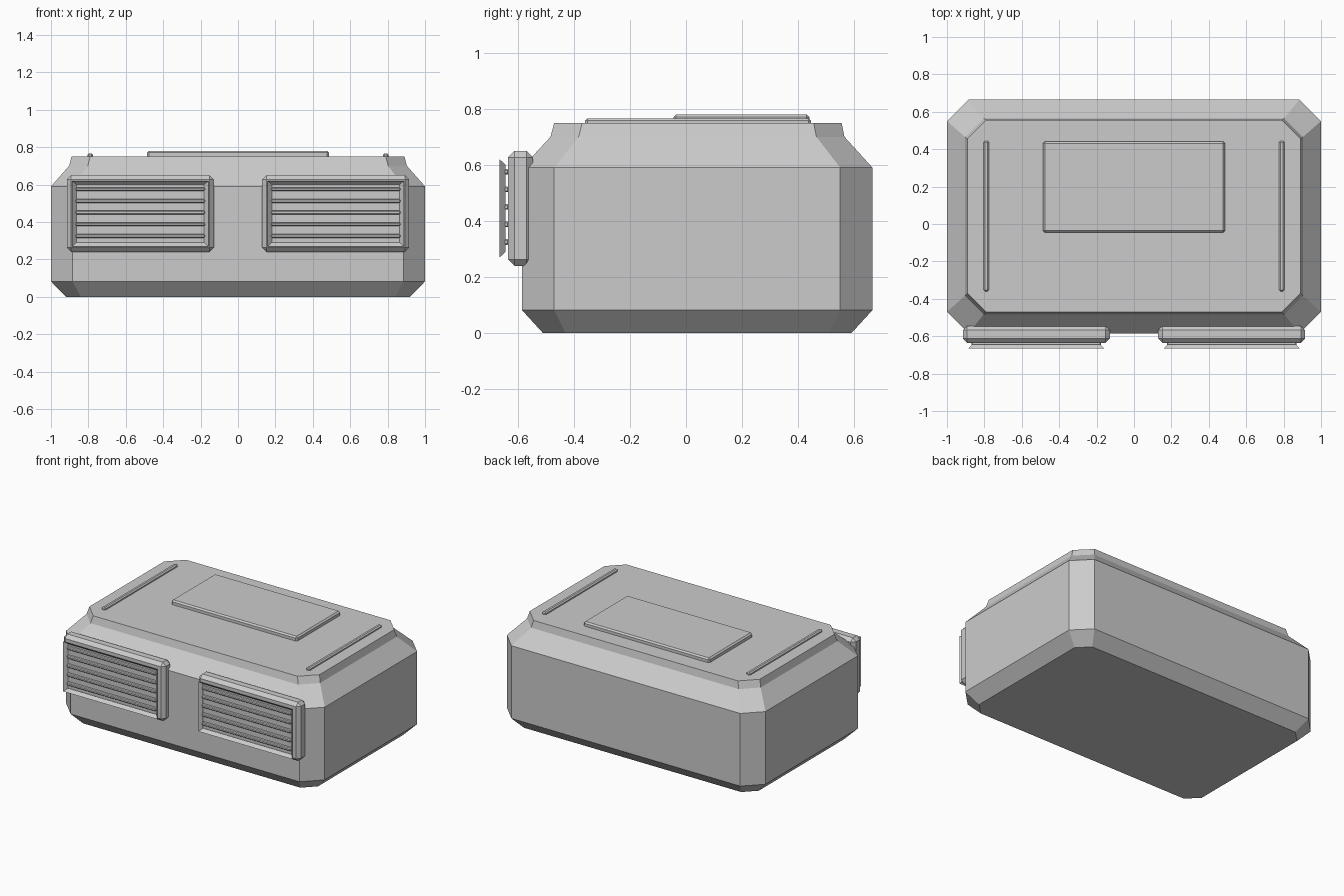
import bpy, bmesh

if "Cube" in bpy.data.objects:
    bpy.data.objects.remove(bpy.data.objects["Cube"])

grey = bpy.data.materials.new("light grey")
grey.diffuse_color = (0.6, 0.6, 0.6, 1)
grey.use_nodes = True
grey.node_tree.nodes["Principled BSDF"].inputs["Base Color"].default_value = grey.diffuse_color


def finish(name, bm):
    bmesh.ops.recalc_face_normals(bm, faces=bm.faces)
    mesh = bpy.data.meshes.new(name)
    bm.to_mesh(mesh)
    bm.free()
    mesh.materials.append(grey)
    ob = bpy.data.objects.new(name, mesh)
    bpy.context.collection.objects.link(ob)
    return ob


def box(name, x, y, z, bevel):
    """Chamfered box from (min, max) ranges."""
    bm = bmesh.new()
    bmesh.ops.create_cube(bm, size=1)
    for v in bm.verts:
        v.co = [r[0] if c < 0 else r[1] for c, r in zip(v.co, (x, y, z))]
    bmesh.ops.bevel(bm, geom=bm.edges[:], offset=bevel, segments=1,
                    affect='EDGES', profile=0.5)
    return finish(name, bm)


def bridge(bm, a, b):
    for i in range(len(a)):
        j = (i + 1) % len(a)
        bm.faces.new((a[i], a[j], b[j], b[i]))


# body: stacked octagonal sections (z, half width, front y, back y, corner cut)
sections = [(0, 0.92, -0.51, 0.59, 0.08),
            (0.082, 1.0, -0.585, 0.665, 0.115),
            (0.59, 1.0, -0.585, 0.665, 0.115),
            (0.70, 0.903, -0.483, 0.565, 0.1),
            (0.75, 0.89, -0.47, 0.555, 0.1)]
bm = bmesh.new()
rings = []
for z, w, f, b, c in sections:
    pts = [(w - c, f), (w, f + c), (w, b - c), (w - c, b),
           (c - w, b), (-w, b - c), (-w, f + c), (c - w, f)]
    rings.append([bm.verts.new((px, py, z)) for px, py in pts])
for lo, hi in zip(rings, rings[1:]):
    bridge(bm, lo, hi)
bm.faces.new(rings[0])
bm.faces.new(rings[-1])
finish("body", bm)

# raised roof panel
box("roof_panel", (-0.487, 0.487), (-0.045, 0.44), (0.735, 0.78), 0.01)

for side, s in (("left", -1), ("right", 1)):
    # roof rail
    box(side + "_roof_rail", (s * 0.79 - 0.015, s * 0.79 + 0.015),
        (-0.36, 0.445), (0.735, 0.766), 0.008)

    # grille backing frame
    cx, cz = s * 0.5225, 0.445
    box(side + "_grille_frame", (cx - 0.393, cx + 0.393),
        (-0.635, -0.545), (cz - 0.205, cz + 0.205), 0.023)

    # open flared surround
    bm = bmesh.new()
    loops = []
    for y, w, h in ((-0.643, 0.342, 0.155), (-0.665, 0.364, 0.175)):
        loops.append([bm.verts.new((cx + a * w, y, cz + b * h))
                      for a, b in ((-1, -1), (1, -1), (1, 1), (-1, 1))])
    bridge(bm, *loops)
    finish(side + "_grille_surround", bm)

    # horizontal slats
    for i in range(5):
        z = 0.325 + i * 0.0625
        box(f"{side}_grille_slat_{i + 1}", (cx - 0.345, cx + 0.345),
            (-0.657, -0.632), (z - 0.01, z + 0.01), 0.005)
